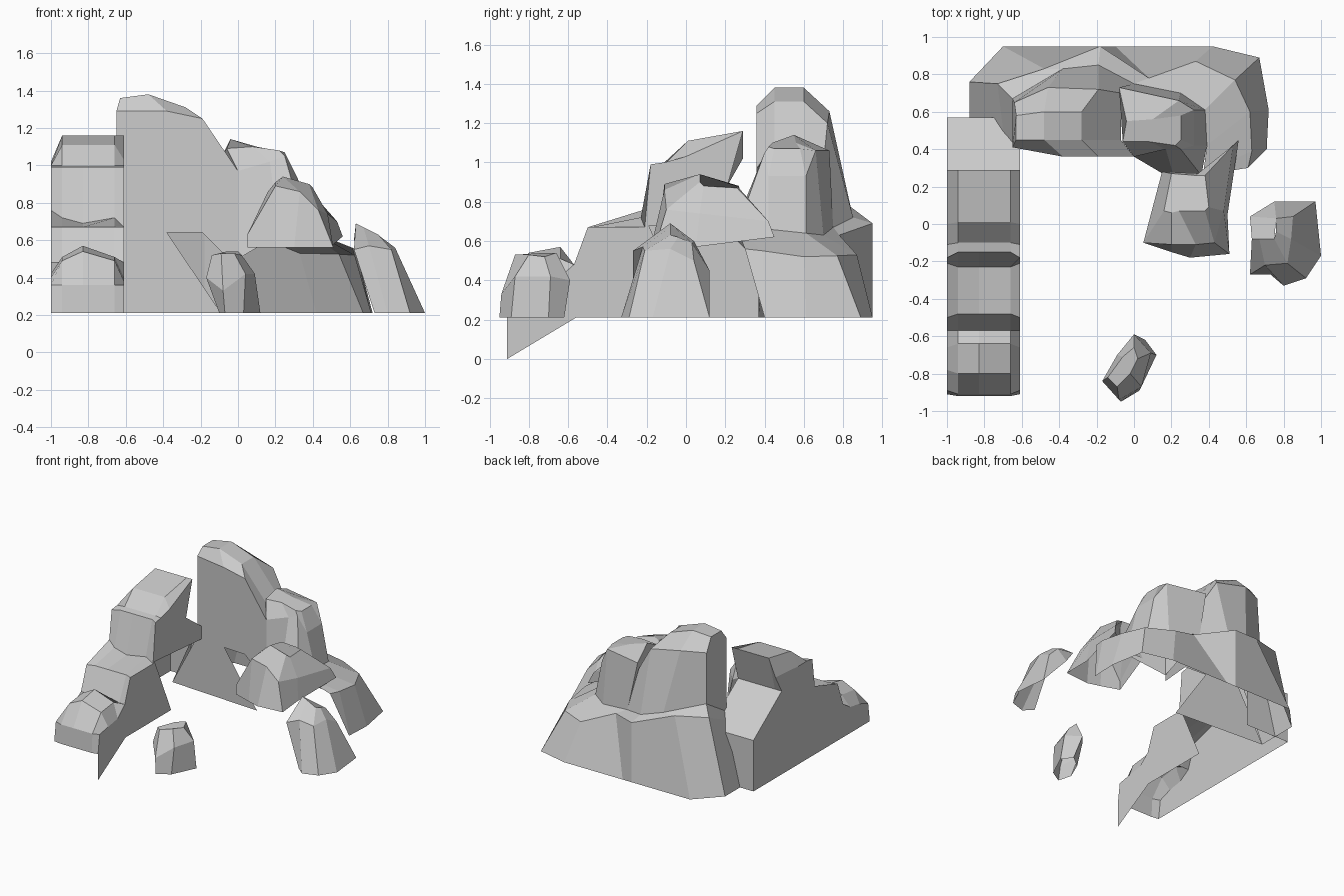
import bpy


def make(name, verts, faces):
    mesh = bpy.data.meshes.new(name)
    mesh.from_pydata(verts, [], faces)
    mesh.update()
    ob = bpy.data.objects.new(name, mesh)
    bpy.context.collection.objects.link(ob)
    return ob


def loft(name, rows, closed=False, cap=False, extra=()):
    """Skin equal-length rows of points; extra holds flat polygons."""
    n = len(rows[0])
    verts = [p for r in rows for p in r]
    faces = []
    for j in range(len(rows) - 1):
        for i in range(n if closed else n - 1):
            k = (i + 1) % n
            faces.append((j*n + i, j*n + k, (j+1)*n + k, (j+1)*n + i))
    if cap:
        faces.append(tuple(range((len(rows)-1)*n, len(rows)*n)))
    for poly in extra:
        faces.append(tuple(range(len(verts), len(verts) + len(poly))))
        verts += poly
    return make(name, verts, faces)


# Stepped left ridge: side y, left side z, middle y, middle z, right side z, rise at centre
steps = [
    (-.91, .21, -.92, .21, .21, 0), (-.89, .36, -.91, .36, .36, 0),
    (-.78, .40, -.80, .49, .38, .05), (-.66, .42, -.64, .51, .40, .06),
    (-.57, .48, -.57, .48, .48, 0), (-.50, .67, -.48, .67, .67, 0),
    (-.21, .76, -.23, .72, .67, -.03), (-.18, .99, -.15, .99, .99, 0),
    (-.11, 1.0, -.10, 1.0, 1.0, 0), (.00, 1.0, .01, 1.11, 1.03, 0),
    (.29, 1.02, .29, 1.16, 1.16, 0), (.21, .88, .21, .88, .88, 0),
    (.57, .62, .57, .62, .62, 0), (.57, .21, .57, .21, .21, 0)]
rows = [[(-1, ys, zl), (-.94, ym, zm), (-.83, ym, zm + dz), (-.66, ym, zm),
         (-.61, ys, zr)] for ys, zl, ym, zm, zr, dz in steps]
left_side = [r[0] for r in rows]
right_side = [r[-1] for r in rows[:-1]] + [
    (-.61, y, z) for y, z in [(-.19, .68), (.02, .21), (-.56, .21), (-.91, 0)]]
loft("left_ridge", rows, extra=[left_side, right_side])

# Sloping skirt around the back, with its terrace
foot = [(-.88, .42), (-.88, .76), (-.70, .95), (-.18, .95), (-.1, .95),
        (.42, .95), (.67, .89), (.72, .61), (.71, .41), (.71, .40)]
edge = [(-.69, .42, .64), (-.73, .75, .80), (-.48, .83, .78),
        (-.18, .95, .69), (.08, .78, .63), (.33, .87, .53),
        (.54, .77, .525), (.62, .60, .52), (.63, .39, .55), (.61, .30, .56)]
inner = [(-.65, .41, .70), (-.65, .67, .86), (-.38, .83, .78),
         (-.19, .85, .72), (.00, .75, .67), (.25, .70, .63),
         (.38, .61, .64), (.39, .42, .66), (.37, .27, .66), (.36, .26, .66)]
loft("back_skirt", [[(x, y, .21) for x, y in foot], edge, inner])

# Tall peak: strips from front to back, with a flat front wall
front_top = [(-.65, .41, 1.29), (-.38, .36, 1.29), (-.19, .36, 1.25),
             (0, .36, .97)]
wall = front_top[::-1] + [(-.65, .41, .64), (-.88, .42, .21), (-.09, .37, .21),
                          (-.38, .37, .64), (-.19, .36, .64), (0, .36, .45)]
crest_front = [(-.63, .45, 1.36), (-.48, .45, 1.38), (-.28, .45, 1.31),
               (-.07, .45, 1.06)]
crest_back = [(-.63, .58, 1.36), (-.48, .60, 1.38), (-.28, .60, 1.31),
              (-.07, .60, 1.06)]
shoulder = [(-.64, .65, 1.26), (-.46, .73, 1.26), (-.19, .72, 1.20),
            (-.07, .70, 1.0)]
heel = [(-.65, .67, .86), (-.38, .83, .78), (-.19, .85, .72), (0, .75, .67)]
left_wall = [(-.65, .41, .70), front_top[0], crest_front[0], crest_back[0],
             shoulder[0], heel[0]]
loft("tall_peak", [front_top, crest_front, crest_back, shoulder, heel],
     extra=[wall, left_wall])

# Second peak
loft("second_peak", [
    [(0, .36, .50), (.22, .23, .63), (.36, .26, .66), (.39, .42, .66),
     (.38, .61, .64), (.25, .70, .63), (0, .75, .65)],
    [(0, .36, .97), (.17, .40, 1.02), (.25, .40, 1.05), (.32, .42, .93),
     (.32, .61, .93), (.24, .66, 1.06), (-.08, .73, 1.06)],
    [(-.06, .44, 1.09), (.08, .44, 1.10), (.22, .42, 1.08), (.25, .45, 1.07),
     (.25, .58, 1.07), (.10, .56, 1.10), (-.04, .55, 1.14)]],
    closed=True, cap=True)

# Raised front right rock, open below
loft("front_right_rock", [
    [(.05, -.10, .56), (.20, -.15, .56), (.30, -.18, .56), (.51, -.16, .56),
     (.50, .05, .57), (.56, .45, .62), (.36, .27, .64), (.15, .28, .62)],
    [(.05, -.10, .63), (.20, -.11, .89), (.33, -.11, .86), (.43, -.10, .76),
     (.48, .07, .74), (.53, .42, .70), (.36, .27, .80), (.15, .28, .80)],
    [(.16, .07, .86), (.20, .06, .91), (.24, .07, .94), (.38, .07, .90),
     (.40, .09, .88), (.38, .26, .87), (.33, .26, .88), (.20, .27, .88)]],
    closed=True, cap=True)

# Right boulder, an open shell towards the back
apex = [(.63, -.08, .69), (.67, -.08, .67), (.75, -.08, .63), (.76, -.04, .62),
        (.76, .03, .59)]
loft("right_boulder", [
    [(.73, -.27, .21), (.80, -.33, .21), (.92, -.29, .21), (1.0, -.17, .21),
     (.97, .12, .21)],
    [(.62, -.27, .55), (.70, -.22, .57), (.82, -.21, .55), (.84, -.08, .56),
     (.85, .04, .50)],
    apex],
    extra=[[apex[0], apex[2], apex[4], (.62, .04, .60)],
           [apex[4], (.75, .12, .45), (.62, .04, .60)],
           [apex[4], (.85, .04, .50), (.97, .12, .21), (.75, .12, .45)]])

# Small front boulder
loft("front_boulder", [
    [(-.10, -.84, .21), (-.07, -.95, .21), (.03, -.89, .21), (.12, -.70, .21),
     (.06, -.62, .21), (-.04, -.70, .21)],
    [(-.17, -.84, .40), (-.08, -.94, .33), (.04, -.87, .42), (.09, -.69, .42),
     (0, -.59, .40), (-.09, -.70, .42)],
    [(-.14, -.82, .52), (-.09, -.87, .53), (-.02, -.80, .53), (.02, -.72, .52),
     (0, -.66, .54), (-.06, -.71, .54)]],
    closed=True, cap=True)
